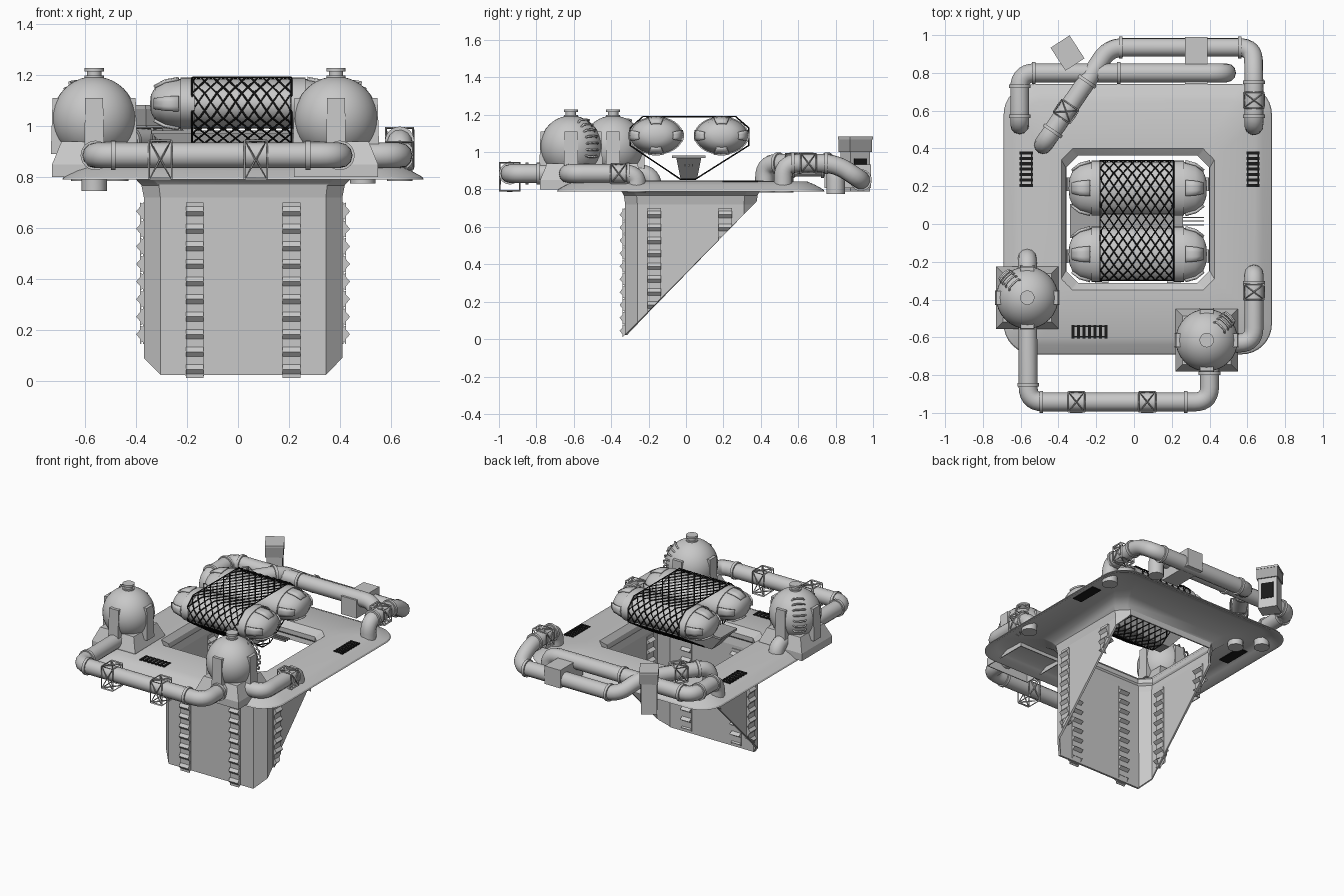
import bpy, bmesh, math
from mathutils import Vector, Matrix

cube = bpy.data.objects.get("Cube")
if cube:
    bpy.data.objects.remove(cube, do_unlink=True)


def material(name, value):
    m = bpy.data.materials.new(name)
    m.use_nodes = True
    c = (value, value, value, 1)
    m.diffuse_color = c
    m.node_tree.nodes["Principled BSDF"].inputs["Base Color"].default_value = c
    return m


GREY = material("light grey", 0.58)
DARK = material("dark grey", 0.38)
BLACK = material("black", 0.01)
CX, CY = 0.02, 0.025


def finish(bm, name, mat=GREY, matrix=None, smooth=None):
    bmesh.ops.recalc_face_normals(bm, faces=bm.faces)
    me = bpy.data.meshes.new(name)
    bm.to_mesh(me)
    bm.free()
    return link(me, name, mat, matrix, smooth)


def link(me, name, mat=GREY, matrix=None, smooth=None):
    if matrix:
        me.transform(matrix)
    me.materials.clear()
    me.materials.append(mat)
    ob = bpy.data.objects.new(name, me)
    bpy.context.collection.objects.link(ob)
    if smooth:
        bpy.ops.object.select_all(action='DESELECT')
        ob.select_set(True)
        bpy.context.view_layer.objects.active = ob
        bpy.ops.object.shade_smooth_by_angle(angle=math.radians(smooth))
    return ob


def solidify(ob, thickness, offset):
    mod = ob.modifiers.new("thickness", 'SOLIDIFY')
    mod.thickness, mod.offset = thickness, offset


def placed(loc, rot=0, size=(1, 1, 1)):
    return Matrix.Translation(loc) @ Matrix.Rotation(math.radians(rot), 4, 'Z') @ Matrix.Diagonal((*size, 1))


def box(name, loc, size, mat=GREY, rot=0, taper=1):
    bm = bmesh.new()
    bmesh.ops.create_cube(bm, size=1)
    for v in bm.verts:
        if v.co.z > 0:
            v.co.x *= taper
            v.co.y *= taper
    return finish(bm, name, mat, placed(loc, rot, size))


def cylinder(name, loc, axis, r, depth, mat=GREY):
    bm = bmesh.new()
    bmesh.ops.create_cone(bm, cap_ends=True, segments=24, radius1=r, radius2=r, depth=depth)
    q = Vector(axis).to_track_quat('Z', 'Y').to_matrix().to_4x4()
    return finish(bm, name, mat, Matrix.Translation(loc) @ q, 40)


def loft(bm, rings, closed=False):
    loops = [[bm.verts.new(p) for p in ring] for ring in rings]
    pairs = list(zip(loops, loops[1:])) + ([(loops[-1], loops[0])] if closed else [])
    for a, b in pairs:
        for i in range(len(a)):
            j = (i + 1) % len(a)
            bm.faces.new((a[i], a[j], b[j], b[i]))


def ring(hx, hy, corner, z, rounded):
    # Rectangle outline whose corners are arcs or straight chamfers
    pts = []
    for k in range(4):
        sx, sy = [(1, 1), (-1, 1), (-1, -1), (1, -1)][k]
        for i in range(9):
            t = i / 8 if k % 2 == 0 else 1 - i / 8
            u, v = (math.cos(t * math.pi / 2), math.sin(t * math.pi / 2)) if rounded else (1 - t, t)
            pts.append((CX + sx * (hx - corner * (1 - u)), CY + sy * (hy - corner * (1 - v)), z))
    return pts


def cut_below(bm):
    # Diagonal underside of the shaft
    geom = bm.verts[:] + bm.edges[:] + bm.faces[:]
    bmesh.ops.bisect_plane(bm, geom=geom, plane_co=(0, -0.348, 0), plane_no=(0, -0.72, 0.71), clear_inner=True)


def curve_mesh(name, paths, r, mat, res, smooth=None):
    cu = bpy.data.curves.new(name, 'CURVE')
    cu.dimensions = '3D'
    cu.bevel_depth, cu.bevel_resolution, cu.use_fill_caps = r, res, True
    for path in paths:
        sp = cu.splines.new('POLY')
        sp.points.add(len(path) - 1)
        for p, co in zip(sp.points, path):
            p.co = (*co, 1)
    tmp = bpy.data.objects.new("path_helper", cu)
    bpy.context.collection.objects.link(tmp)
    dg = bpy.context.evaluated_depsgraph_get()
    me = bpy.data.meshes.new_from_object(tmp.evaluated_get(dg))
    bpy.data.objects.remove(tmp, do_unlink=True)
    return link(me, name, mat, None, smooth)


def pipe(name, pts, bend=0.08):
    pts = [Vector(p) for p in pts]
    path = [pts[0]]
    for a, b, c in zip(pts, pts[1:], pts[2:]):
        p = b + (a - b).normalized() * min(bend, (a - b).length * 0.48)
        q = b + (c - b).normalized() * min(bend, (c - b).length * 0.48)
        for i in range(8):
            t = i / 7
            path.append(p * (1 - t) ** 2 + b * 2 * t * (1 - t) + q * t * t)
    path.append(pts[-1])
    curve_mesh(name, [path], 0.05, GREY, 4, 50)


def clamp(loc, size, rot=0):
    # Open cage of crossed bars around a pipe
    bm = bmesh.new()
    bmesh.ops.create_cube(bm, size=1)
    bm.normal_update()
    ends = [f for f in bm.faces if abs(f.normal.x) > 0.9]
    bmesh.ops.delete(bm, geom=ends, context='FACES')
    bmesh.ops.poke(bm, faces=bm.faces[:])
    w = finish(bm, "pipe_clamp", GREY, placed(loc, rot, size)).modifiers.new("bars", 'WIREFRAME')
    w.thickness, w.use_boundary, w.use_even_offset = 0.011, True, False


# Platform shell, hollow below, with the central opening
bm = bmesh.new()
loft(bm, [ring(.71, .715, .16, .79, True), ring(.705, .71, .16, .80, True), ring(.66, .665, .14, .825, True),
          ring(.62, .625, .12, .842, True), ring(.405, .375, .06, .847, False), ring(.38, .337, .065, .81, False),
          ring(.38, .337, .065, .78, False), ring(.392, .352, .066, .76, False), ring(.42, .37, .07, .79, False),
          ring(.46, .42, .08, .82, False), ring(.61, .615, .12, .832, True), ring(.65, .655, .14, .815, True),
          ring(.695, .70, .16, .79, True)], closed=True)
finish(bm, "platform", smooth=30)

# Shaft wall, cut diagonally
bm = bmesh.new()
loft(bm, [ring(.402, .36, .07, .78, False), ring(.39, .35, .065, .72, False), ring(.39, .35, .065, -.05, False)])
cut_below(bm)
solidify(finish(bm, "shaft_wall"), .014, -1)


# Toothed strips on both sides of the shaft wall
def toothed_strip(loc, rot):
    bm = bmesh.new()
    step, w = 0.069, 0.035
    for i in range(10):
        z = 0.01 + i * step
        for y, tip in ((0, -.03), (-.014, .042)):
            prof = [(y, z), (tip, z + step / 2), (y, z + step)]
            a, b = [[bm.verts.new((s * w, py, pz)) for py, pz in prof] for s in (-1, 1)]
            bm.faces.new(a)
            bm.faces.new(b)
            for j in range(3):
                bm.faces.new((a[j], a[j - 1], b[j - 1], b[j]))
    for v in bmesh.ops.create_cube(bm, size=1)["verts"]:
        v.co = (v.co.x * .072, v.co.y * .022 + .007, v.co.z * .69 + .355)
    bm.transform(placed(loc, rot))
    cut_below(bm)
    finish(bm, "toothed_strip")


for d in (-.19, .19):
    toothed_strip((CX + d, CY - .35, 0), 0)
    for s in (-1, 1):
        toothed_strip((CX + s * .39, CY + d - .005, 0), 90 * s)

# Vents: dark bars above, dark grille below
for x, y, rot in ((-.57, .29, 0), (.63, .29, 0), (-.235, -.57, 90)):
    turn = Matrix.Rotation(math.radians(rot), 4, 'Z')
    for i in range(7):
        o = turn @ Vector((0, (i - 3) * .029, 0))
        box("vent_bar", (x + o.x, y + o.y, .844), (.07, .016, .009), BLACK, rot)
    for s in (-1, 1):
        o = turn @ Vector((s * .028, 0, 0))
        box("vent_rail", (x + o.x, y + o.y, .844), (.008, .19, .009), BLACK, rot)
    box("vent_grille", (x, y, .817), (.07, .19, .006), BLACK, rot)

# Spherical tanks on square, hollow pedestals
for x, y, az in ((.385, -.615, 45), (-.565, -.39, 135)):
    bm = bmesh.new()
    bmesh.ops.create_uvsphere(bm, u_segments=32, v_segments=20, radius=.165)
    finish(bm, "tank_sphere", matrix=Matrix.Translation((x, y, 1.03)), smooth=60)
    bm = bmesh.new()
    loft(bm, [[(x + sx * r, y + sy * r, z) for sx, sy in ((1, 1), (-1, 1), (-1, -1), (1, -1))]
              for r, z in ((.165, .80), (.165, .85), (.128, .94), (.10, .94))])
    solidify(finish(bm, "tank_pedestal"), .008, -1)
    cylinder("tank_neck", (x, y, 1.2), (0, 0, 1), .028, .05)
    cylinder("tank_neck_ring", (x, y, 1.192), (0, 0, 1), .038, .012)
    cylinder("tank_cap", (x, y, 1.222), (0, 0, 1), .038, .014)
    for k in range(4):
        a = k * math.pi / 2
        box("tank_leg", (x + .1 * math.cos(a), y + .1 * math.sin(a), 1.0), (.14, .078, .22), rot=90 * k, taper=.9)
    d = Vector((math.cos(math.radians(az)), math.sin(math.radians(az)), 0))
    side = Vector((-d.y, d.x, 0)) * .04
    rungs = []
    for i in range(7):
        e = math.radians(-18 + i * 12)
        n = d * math.cos(e) + Vector((0, 0, math.sin(e)))
        c = Vector((x, y, 1.03))
        rungs.append([c + n * r + side * s for r, s in ((.155, -1), (.176, -.8), (.18, 0), (.176, .8), (.155, 1))])
    curve_mesh("tank_rungs", rungs, .006, GREY, 0)

# Pipes
F, B, A, FY = .885, .94, .92, -.942
pipe("front_pipe", [(.40, -.70, F), (.40, FY, F), (-.56, FY, F), (-.565, -.18, F), (-.565, -.18, .745)])
pipe("side_pipe", [(.45, -.63, F), (.635, -.63, F), (.635, -.265, F), (.635, -.265, .785)])
pipe("back_inner_pipe", [(-.605, .525, .785), (-.605, .525, A), (-.605, .80, A), (.49, .80, A), (.49, .80, .775)])
pipe("back_outer_pipe", [(-.48, .42, .785), (-.48, .42, B), (-.22, .80, B), (-.13, .935, .85), (.63, .935, .85),
                         (.635, .80, B), (.635, .52, B), (.635, .52, .785)])
X, Y, D = (1, 0, 0), (0, 1, 0), (.56, .83, 0)
for loc, axis in (((-.49, FY, F), X), ((.275, FY, F), X), ((-.56, -.85, F), Y), ((.40, -.79, F), Y),
                  ((.635, -.31, F), Y), ((-.605, .73, A), Y), ((-.605, .57, A), Y), ((-.53, .80, A), X),
                  ((-.08, .80, A), X), ((-.07, .935, .85), X), ((.56, .935, .85), X), ((.635, .75, B), Y),
                  ((.635, .57, B), Y), ((-.43, .493, B), D), ((-.25, .756, B), D)):
    cylinder("pipe_flange", loc, axis, .058, .018)
for x in (-.305, .07):
    clamp((x, FY, .868), (.085, .106, .15))
clamp((.635, -.36, F), (.08, .106, .104), 90)
clamp((.635, .655, B), (.08, .106, .104), 90)
clamp((-.36, .596, B), (.08, .106, .104), 56)
box("pipe_junction", (.33, .865, .87), (.12, .25, .125))

# Free-standing periscope box behind the platform
PX, PY, TURN = -.352, .905, 33
box("periscope_stem", (PX, PY, .90), (.10, .125, .22), GREY, TURN)
box("periscope_head", (PX, PY, 1.035), (.115, .14, .07), DARK, TURN)
box("periscope_lid", (PX, PY, 1.075), (.12, .145, .014), GREY, TURN)
n = Matrix.Rotation(math.radians(TURN), 3, 'Z') @ Vector((.051, 0, 0))
box("periscope_window", (PX + n.x, PY + n.y, .91), (.006, .08, .11), BLACK, TURN)


# Twin flattened capsules with raised end straps
def lathe(name, profile, y, a0=0, a1=360):
    bm = bmesh.new()
    verts = [bm.verts.new((px, r, 0)) for px, r in profile]
    edges = [bm.edges.new(e) for e in zip(verts, verts[1:])]
    spin = Matrix.Rotation(math.radians(a0), 3, 'X')
    for v in verts:
        v.co = spin @ v.co
    bmesh.ops.spin(bm, geom=verts + edges, cent=(0, 0, 0), axis=(1, 0, 0), angle=math.radians(a1 - a0),
                   steps=max(2, int((a1 - a0) / 11)))
    bmesh.ops.remove_doubles(bm, verts=bm.verts, dist=1e-4)
    m = Matrix.Translation((CX, y, 1.088)) @ Matrix.Diagonal((1, 1, .7, 1))
    return finish(bm, name, matrix=m, smooth=35)


half = [(.366, 0), (.362, .05), (.345, .092), (.305, .123), (.25, .138), (.19, .139)]
for y in (-.16, .19):
    lathe("capsule", half + [(-px, r) for px, r in reversed(half)], y)
    for s in (-1, 1):
        lathe("capsule_band", [(s * .19, .13), (s * .19, .146), (s * .245, .146), (s * .245, .13)], y)
        for a in range(0, 360, 90):
            strap = [(s * px * 1.01, r * 1.04) for px, r in half[2:5]]
            solidify(lathe("capsule_strap", strap, y, a - 17, a + 17), .012, 0)

# Cargo net wrapped around the capsules
loop = [(-.03, .855), (-.298, 1.035), (-.298, 1.13), (-.23, 1.19), (.265, 1.19), (.335, 1.13),
        (.335, 1.035), (.05, .855), (-.03, .855)]
wrap, s = [], 0
for (y0, z0), (y1, z1) in zip(loop, loop[1:]):
    length = math.hypot(y1 - y0, z1 - z0)
    steps = max(1, round(length / .02))
    for i in range(steps):
        t = i / steps
        wrap.append((s + length * t, y0 + (y1 - y0) * t, z0 + (z1 - z0) * t))
    s += length
wrap.append((s, *loop[-1]))
strands = []
for k in range(16):
    strands.append([(-.18 + abs((u * .7 + k * .04875) % .78 - .39), y, z) for u, y, z in wrap])
for x in (-.18, .21):
    strands.append([(x, y, z) for u, y, z in wrap])
curve_mesh("cargo_net", strands, .0038, BLACK, 0)

# Tapered beam slung below the capsules
box("sling_beam", (-.04, .015, .917), (.40, .09, .115), DARK, taper=1.5)
box("sling_beam_top", (-.04, .015, .975), (.60, .18, .014), DARK)
for d in (-.02, .0, .02):
    box("beam_prong", (.31, .015 + d, .93), (.12, .006, .012), DARK)
